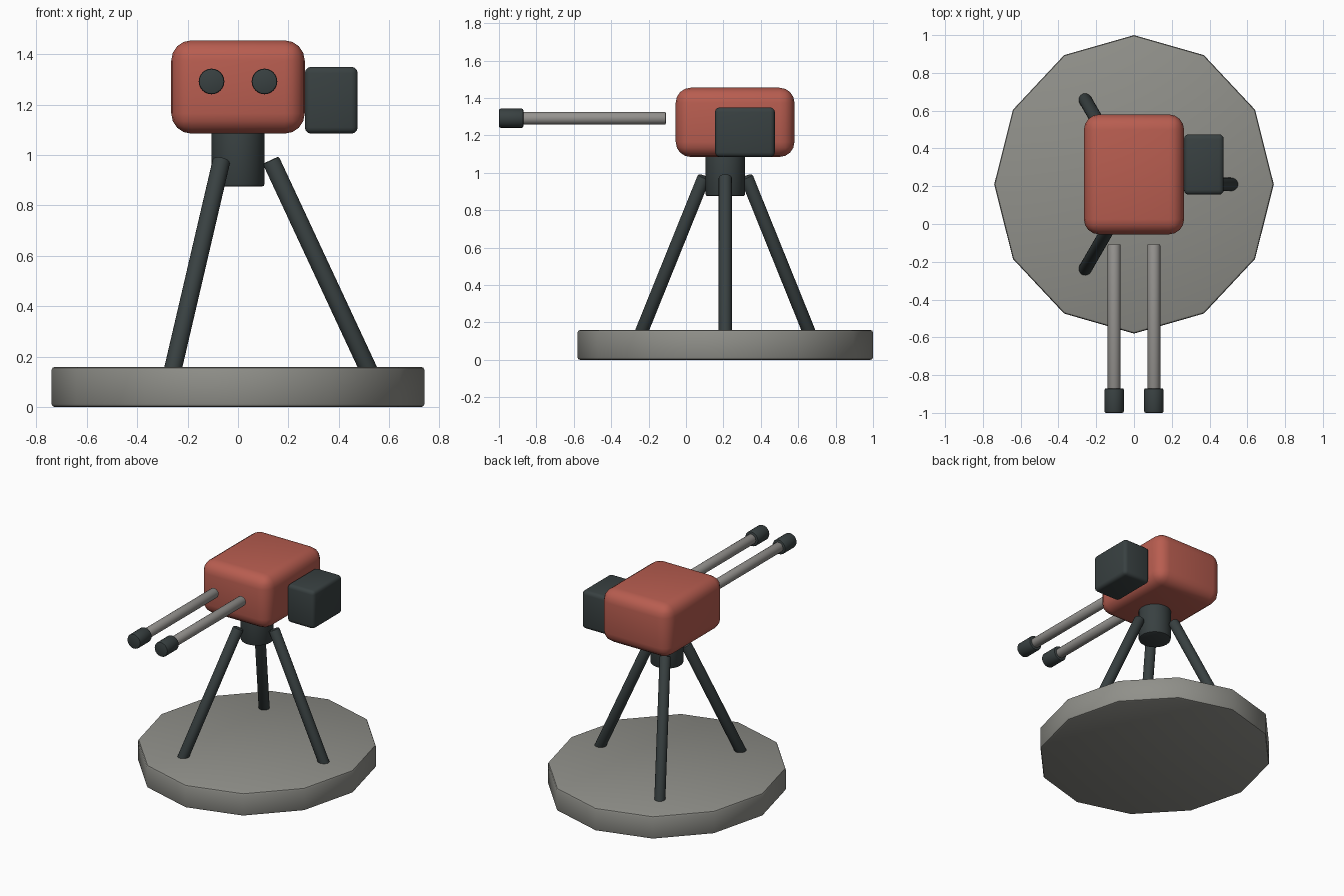
import bpy
from math import radians, sin, cos
from mathutils import Vector

cube = bpy.data.objects.get("Cube")
if cube:
    bpy.data.objects.remove(cube, do_unlink=True)


def material(name, rgb):
    m = bpy.data.materials.new(name)
    m.use_nodes = True
    m.diffuse_color = (*rgb, 1)
    m.node_tree.nodes["Principled BSDF"].inputs["Base Color"].default_value = (*rgb, 1)
    return m


RED = material("red paint", (0.48, 0.11, 0.08))
STONE = material("grey stone", (0.28, 0.28, 0.255))
STEEL = material("light steel", (0.30, 0.29, 0.275))
DARK = material("dark metal", (0.04, 0.052, 0.053))


def finish(name, mat, bevel, segments=3, angle=35):
    """Name, colour, bevel and shade the active object."""
    ob = bpy.context.object
    ob.name = name
    ob.data.materials.append(mat)
    bpy.ops.object.transform_apply(location=False, rotation=False, scale=True)
    mod = ob.modifiers.new("Bevel", "BEVEL")
    mod.width = bevel
    mod.segments = segments
    mod.limit_method = "ANGLE"
    mod.angle_limit = radians(angle)
    bpy.ops.object.modifier_apply(modifier="Bevel")
    bpy.ops.object.shade_smooth_by_angle(angle=radians(35))
    return ob


def box(name, low, high, mat, bevel, segments=3):
    low, high = Vector(low), Vector(high)
    bpy.ops.mesh.primitive_cube_add(size=1, location=(low + high) / 2)
    bpy.context.object.scale = high - low
    return finish(name, mat, bevel, segments)


def rod(name, start, end, radius, mat, bevel, sides=24):
    """Cylinder between two points."""
    start, end = Vector(start), Vector(end)
    axis = end - start
    bpy.ops.mesh.primitive_cylinder_add(
        vertices=sides, radius=radius, depth=axis.length, location=(start + end) / 2,
        rotation=axis.to_track_quat("Z", "Y").to_euler())
    return finish(name, mat, bevel, 2)


CENTRE_Y = 0.21

# Twelve-sided base slab, slightly longer than wide
bpy.ops.mesh.primitive_cylinder_add(vertices=12, radius=1, depth=0.16,
                                    location=(0, CENTRE_Y, 0.08))
bpy.context.object.scale = (0.74, 0.79, 1)
finish("base", STONE, 0.014, 2)

# Pivot under the housing
rod("pivot", (0, CENTRE_Y, 0.875), (0, CENTRE_Y, 1.15), 0.105, DARK, 0.01)

# Tripod legs, splayed evenly and sunk into the base
for side, turn in (("left", 0), ("back_right", 120), ("front_right", 240)):
    a = radians(turn)
    foot, top = [(r * cos(a), CENTRE_Y + r * sin(a), z)
                 for r, z in ((0.545, 0.09), (0.13, 0.98))]
    rod(side + "_leg", foot, top, 0.035, DARK, 0.008)

# Rounded housing and the ammunition box on its left
box("housing", (-0.265, -0.055, 1.085), (0.265, 0.58, 1.455), RED, 0.08, 4)
box("ammunition_box", (0.265, 0.155, 1.085), (0.475, 0.475, 1.35), DARK, 0.025)

# Twin barrels with muzzles
for side, x in (("right", -0.105), ("left", 0.105)):
    rod(side + "_barrel", (x, -0.108, 1.292), (x, -0.9, 1.292), 0.034, STEEL, 0.006)
    rod(side + "_muzzle", (x, -0.87, 1.292), (x, -1, 1.292), 0.051, DARK, 0.008)
